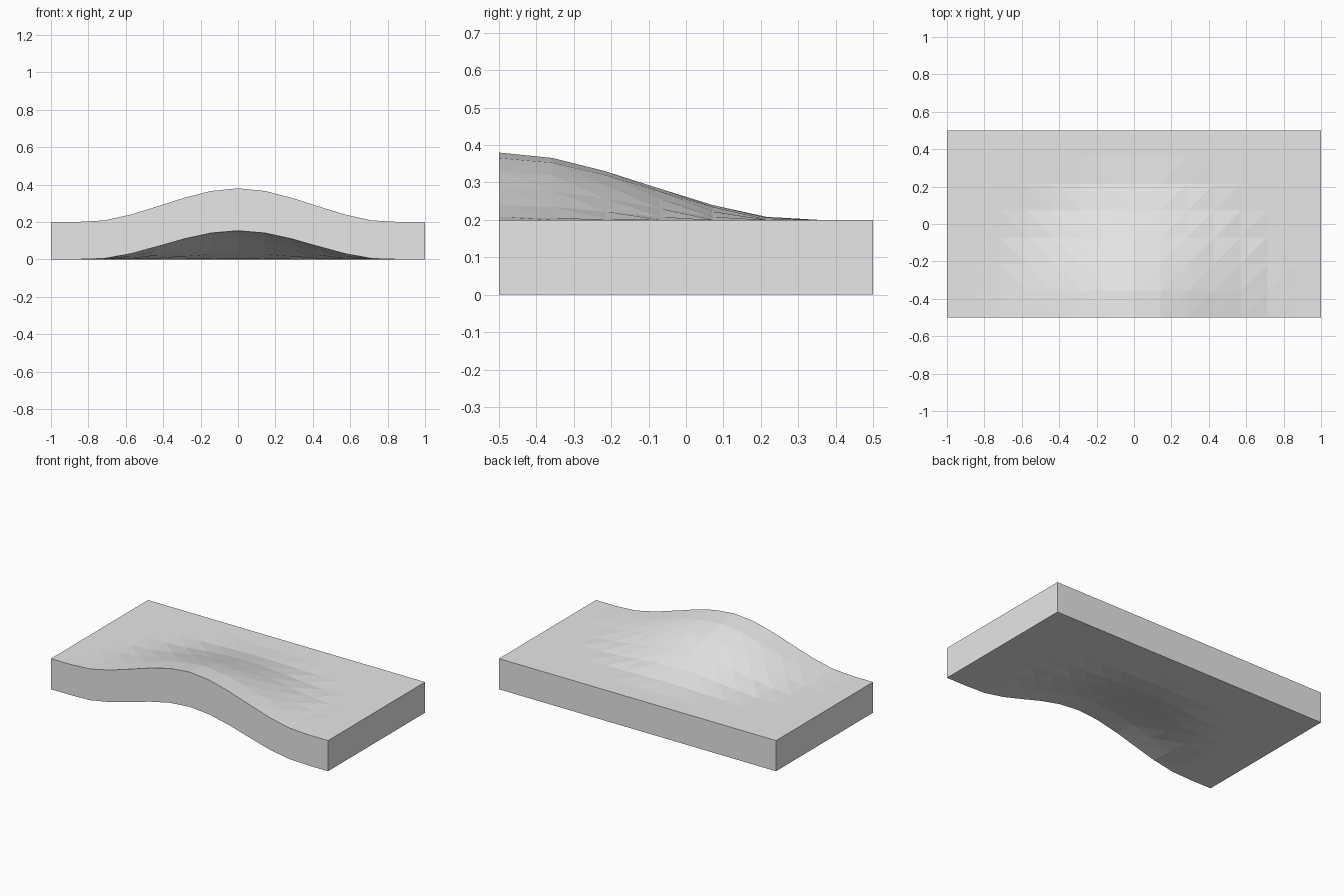
import bpy, bmesh
from mathutils import Vector

cube = bpy.data.objects.get("Cube")
if cube:
    bpy.data.objects.remove(cube, do_unlink=True)

NX, NY, THICK = 14, 7, 0.2
CENTRE, RADIUS, HEIGHT = Vector((0, -0.5, THICK)), 0.82, 0.18


def raised(x, y, z):
    """Lift a point by a smooth falloff around the front edge centre."""
    t = max(0.0, 1 - (Vector((x, y, z)) - CENTRE).length / RADIUS)
    return (x, y, z + HEIGHT * t * t * (3 - 2 * t))


bm = bmesh.new()


def sheet(z):
    return [[bm.verts.new(raised(2 * i / NX - 1, j / NY - 0.5, z))
             for i in range(NX + 1)] for j in range(NY + 1)]


# Top and underside, with diagonals fanning out from the bulge
top, bottom = sheet(THICK), sheet(0)
for grid, flip in ((top, False), (bottom, True)):
    for j in range(NY):
        for i in range(NX):
            a, b = grid[j][i], grid[j][i + 1]
            d, c = grid[j + 1][i], grid[j + 1][i + 1]
            tris = ((a, b, c), (a, c, d)) if i >= NX // 2 else ((a, b, d), (b, c, d))
            for tri in tris:
                bm.faces.new(tri[::-1] if flip else tri)

# Side walls around the rim


def rim(g):
    return (g[0][:-1] + [row[-1] for row in g[:-1]]
            + g[-1][:0:-1] + [row[0] for row in g[:0:-1]])


upper, lower = rim(top), rim(bottom)
for k in range(len(upper)):
    n = (k + 1) % len(upper)
    bm.faces.new((lower[k], lower[n], upper[n], upper[k]))

mesh = bpy.data.meshes.new("raised_slab")
bm.to_mesh(mesh)
bm.free()

# Plain grey surface
grey = bpy.data.materials.new("light_grey")
grey.use_nodes = True
colour = (0.8, 0.8, 0.8, 1)
grey.diffuse_color = colour
grey.node_tree.nodes["Principled BSDF"].inputs["Base Color"].default_value = colour
mesh.materials.append(grey)

slab = bpy.data.objects.new("raised_slab", mesh)
bpy.context.collection.objects.link(slab)
